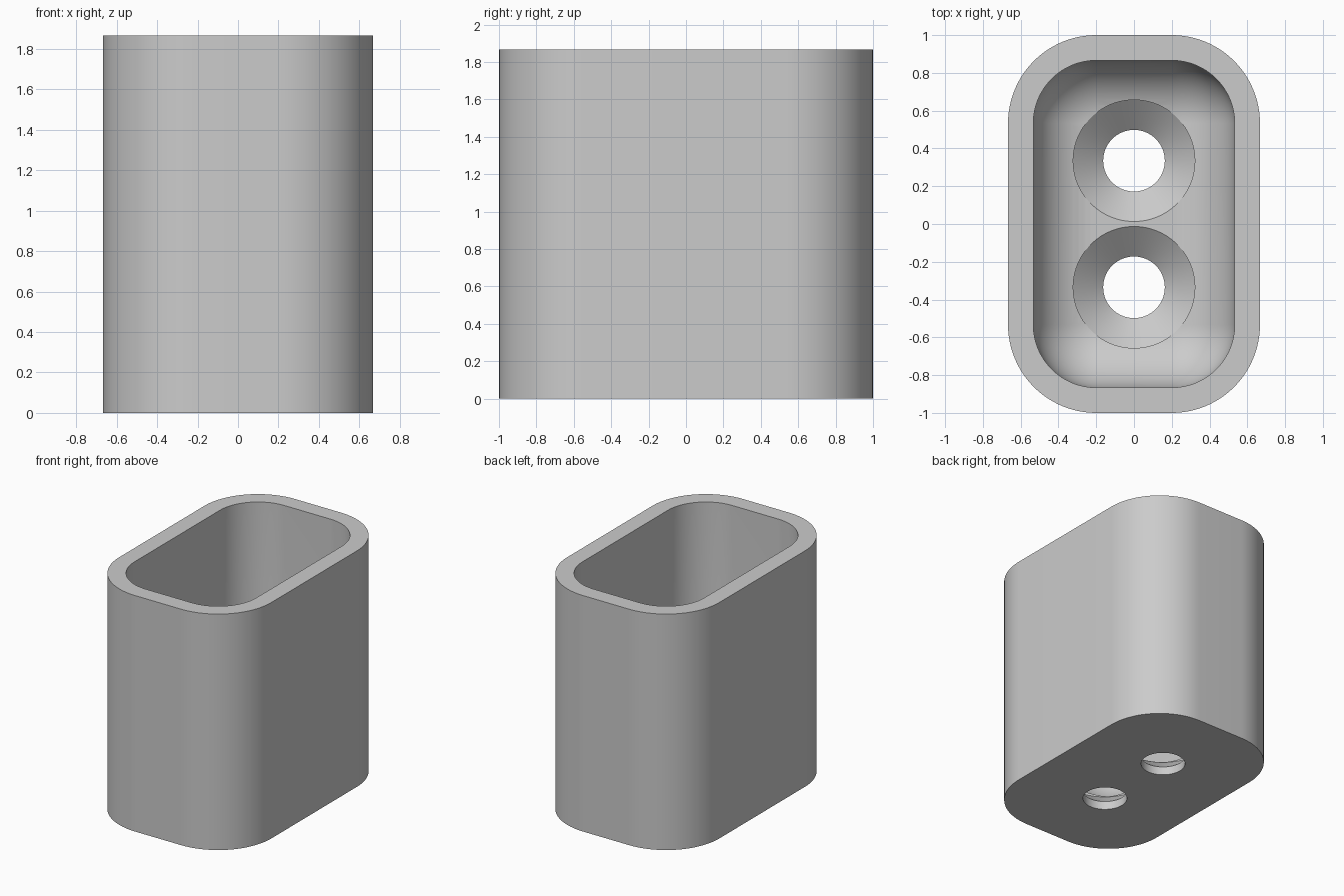
import bpy, bmesh
from math import sin, cos, pi

if "Cube" in bpy.data.objects:
    bpy.data.objects.remove(bpy.data.objects["Cube"], do_unlink=True)

HEIGHT = 1.867
CORNER_X, CORNER_Y = 0.2, 0.533     # shared centres of the rounded corners
R_OUT, R_IN = 0.467, 0.333          # outer and inner corner radii
FLOOR = 0.2
HOLE_Y = 0.335

grey = bpy.data.materials.new("plain grey")
grey.use_nodes = True
colour = (0.6, 0.6, 0.6, 1)
grey.diffuse_color = colour
grey.node_tree.nodes["Principled BSDF"].inputs["Base Color"].default_value = colour


def rounded_ring(bm, r, z, steps=24):
    """Rounded rectangle of vertices with corner radius r at height z."""
    verts = []
    for q, (sx, sy) in enumerate([(1, 1), (-1, 1), (-1, -1), (1, -1)]):
        for i in range(steps + 1):
            a = (q + i / steps) * pi / 2
            verts.append(bm.verts.new((sx * CORNER_X + r * cos(a),
                                       sy * CORNER_Y + r * sin(a), z)))
    return verts


def circle_ring(bm, r, z, y, steps=96):
    return [bm.verts.new((r * cos(2 * pi * i / steps),
                          y + r * sin(2 * pi * i / steps), z)) for i in range(steps)]


def loft(bm, rings):
    """Skin a stack of rings and cap both ends."""
    for a, b in zip(rings, rings[1:]):
        for i in range(len(a)):
            j = (i + 1) % len(a)
            bm.faces.new((a[i], a[j], b[j], b[i]))
    bm.faces.new(rings[0][::-1])
    bm.faces.new(rings[-1])


def finish(bm, name):
    bmesh.ops.remove_doubles(bm, verts=bm.verts, dist=0.0005)
    bmesh.ops.recalc_face_normals(bm, faces=bm.faces)
    mesh = bpy.data.meshes.new(name)
    bm.to_mesh(mesh)
    bm.free()
    mesh.materials.append(grey)
    obj = bpy.data.objects.new(name, mesh)
    bpy.context.collection.objects.link(obj)
    return obj


# Cup: outer wall, flat rim, inner wall, and a full fillet down to the floor
bm = bmesh.new()
profile = [(R_OUT, 0), (R_OUT, HEIGHT), (R_IN, HEIGHT)]
for i in range(17):
    a = i / 16 * pi / 2
    profile.append((R_IN * cos(a), FLOOR + R_IN * (1 - sin(a))))
loft(bm, [rounded_ring(bm, r, z) for r, z in profile])
cup = finish(bm, "cup_body")

# Countersunk screw holes: straight bore, cone, then clearance above
bm = bmesh.new()
for y in (-HOLE_Y, HOLE_Y):
    bore = [(0.163, -0.1), (0.163, 0.067), (0.322, FLOOR - 0.002), (0.322, 0.6)]
    loft(bm, [circle_ring(bm, r, z, y) for r, z in bore])
cutter = finish(bm, "screw_hole_cutter")
cutter.hide_render = True

cut = cup.modifiers.new("screw_holes", "BOOLEAN")
cut.operation = "DIFFERENCE"
cut.solver = "EXACT"
cut.object = cutter

bpy.ops.object.select_all(action="DESELECT")
cup.select_set(True)
bpy.context.view_layer.objects.active = cup
bpy.ops.object.modifier_apply(modifier=cut.name)
bpy.data.objects.remove(cutter, do_unlink=True)
bpy.ops.object.shade_smooth_by_angle(angle=pi / 6)
